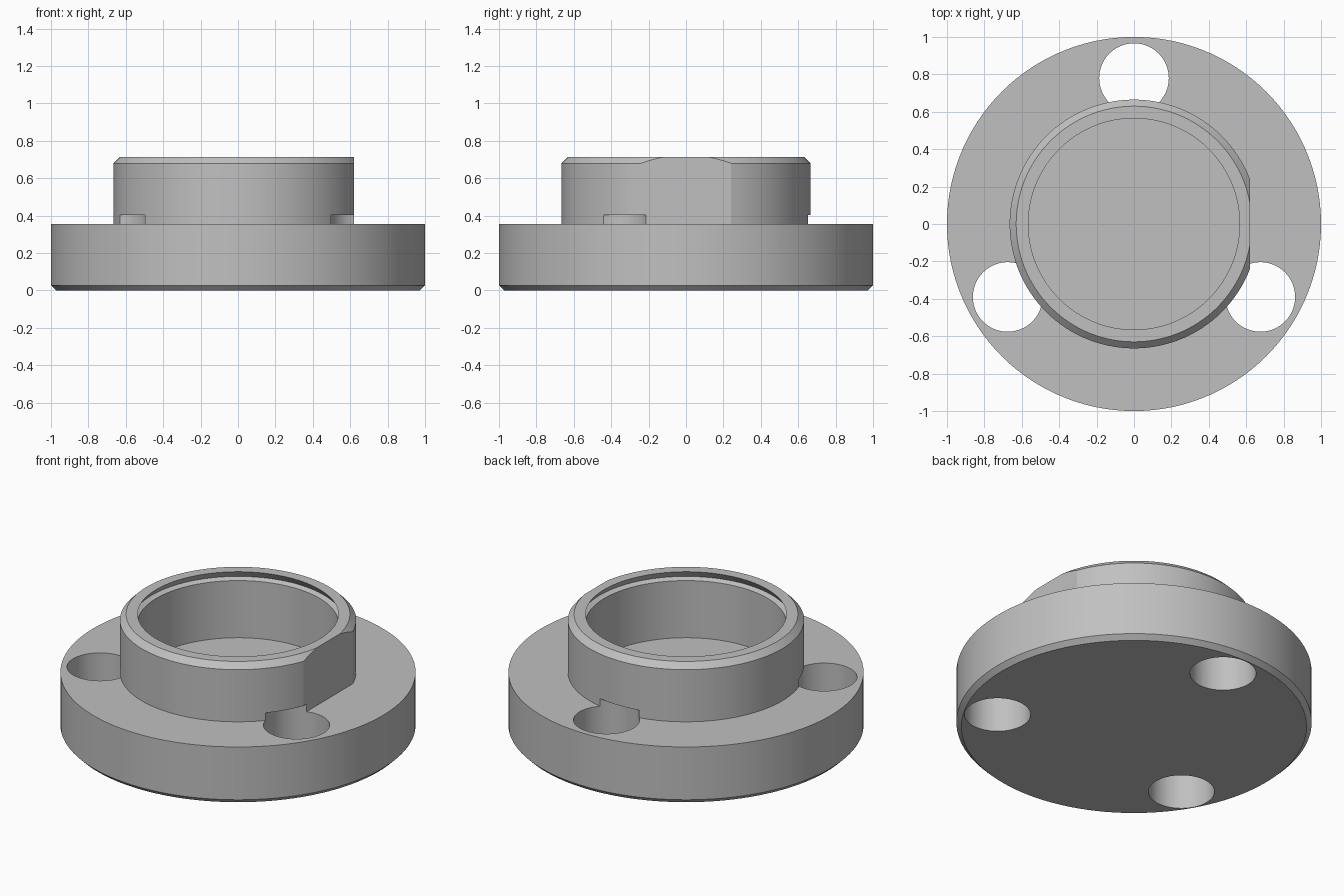
import bpy, bmesh, math
from mathutils import Matrix, Vector

cube = bpy.data.objects.get("Cube")
if cube:
    bpy.data.objects.remove(cube, do_unlink=True)

# One plain grey for the whole part
grey = bpy.data.materials.new("plain_grey")
grey.use_nodes = True
colour = (0.53, 0.53, 0.53, 1)
grey.diffuse_color = colour
grey.node_tree.nodes["Principled BSDF"].inputs["Base Color"].default_value = colour


def make_object(name, bm):
    bmesh.ops.recalc_face_normals(bm, faces=bm.faces)
    mesh = bpy.data.meshes.new(name)
    bm.to_mesh(mesh)
    bm.free()
    mesh.materials.append(grey)
    obj = bpy.data.objects.new(name, mesh)
    bpy.context.collection.objects.link(obj)
    return obj


def revolve(name, profile, steps=120):
    bm = bmesh.new()
    verts = [bm.verts.new((r, 0, z)) for r, z in profile]
    edges = [bm.edges.new(pair) for pair in zip(verts, verts[1:])]
    bmesh.ops.spin(bm, geom=verts + edges, cent=(0, 0, 0), axis=(0, 0, 1),
                   angle=math.tau, steps=steps, use_duplicate=False)
    bmesh.ops.remove_doubles(bm, verts=bm.verts, dist=0.0005)
    return make_object(name, bm)


def cut(target, cutter):
    mod = target.modifiers.new("cut", 'BOOLEAN')
    mod.operation = 'DIFFERENCE'
    mod.solver = 'EXACT'
    mod.object = cutter
    bpy.context.view_layer.objects.active = target
    bpy.ops.object.modifier_apply(modifier=mod.name)
    bpy.data.objects.remove(cutter, do_unlink=True)


# Flange with hollow collar, bottom chamfer and undercut lip inside the rim
flange_z, top_z, bore, floor_z = 0.356, 0.715, 0.565, 0.305
flange = revolve("flanged_collar", [
    (0, 0), (0.972, 0), (1, 0.028), (1, flange_z),
    (0.665, flange_z), (0.665, 0.68), (0.63, top_z),
    (bore, top_z), (0.595, 0.672), (bore, 0.66),
    (bore, floor_z), (0, floor_z)])

# Flat on the left side of the collar
bm = bmesh.new()
bmesh.ops.create_cube(bm, size=1, matrix=Matrix.Translation((1.12, 0, flange_z + 0.5)))
cut(flange, make_object("flat_cutter", bm))

# Three through holes that bite a little into the collar foot
for degrees in (90, 210, 330):
    a = math.radians(degrees)
    low, high = -0.1, 0.403
    centre = Vector((0.78 * math.cos(a), 0.78 * math.sin(a), (low + high) / 2))
    bm = bmesh.new()
    bmesh.ops.create_cone(bm, cap_ends=True, segments=64, radius1=0.186, radius2=0.186,
                          depth=high - low, matrix=Matrix.Translation(centre))
    cut(flange, make_object("hole_cutter", bm))

# Smooth round walls, crisp edges
bpy.ops.object.select_all(action='DESELECT')
flange.select_set(True)
bpy.context.view_layer.objects.active = flange
bpy.ops.object.shade_smooth_by_angle(angle=math.radians(20))
